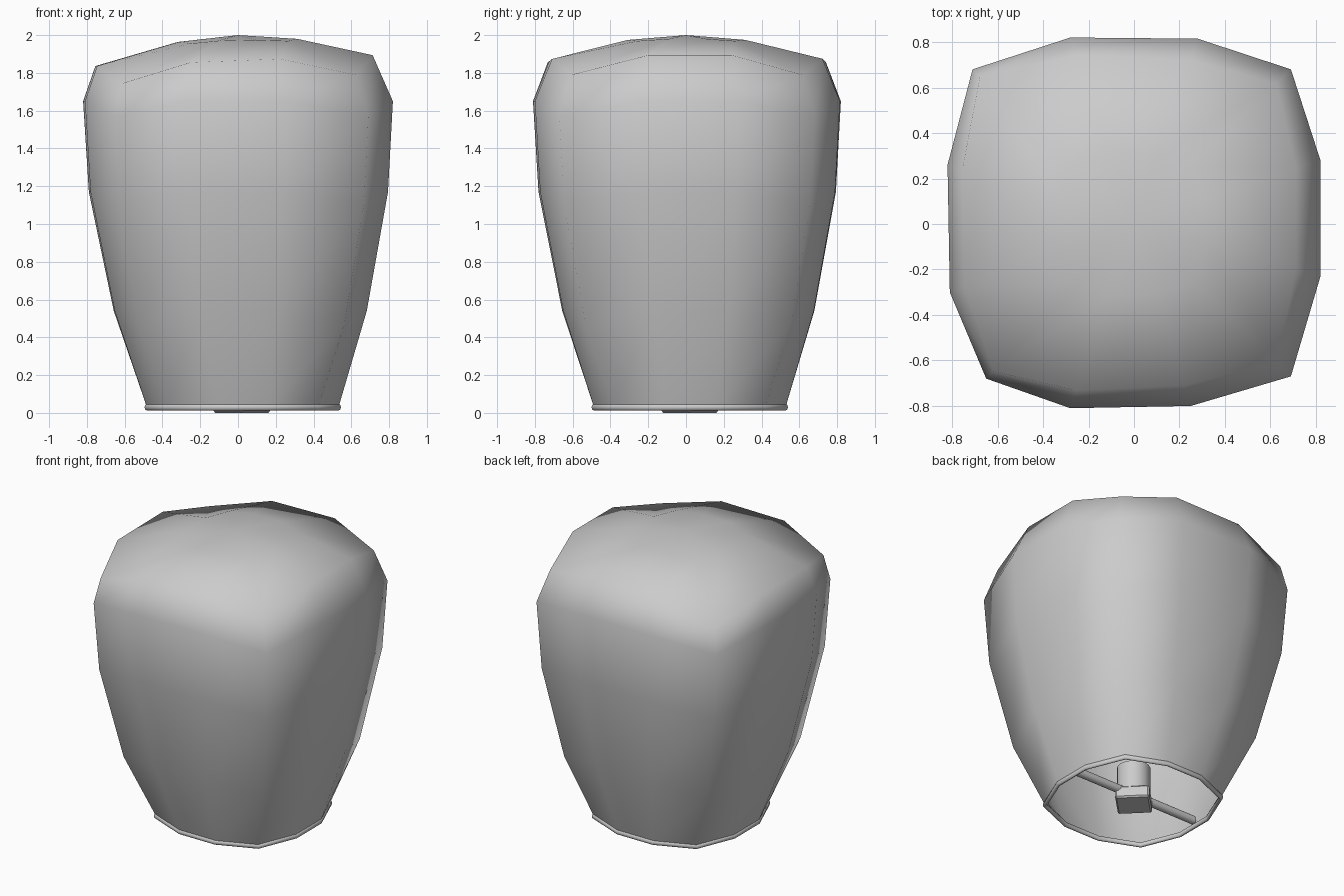
import bpy, bmesh, math
from mathutils import Vector

old = bpy.data.objects.get("Cube")
if old:
    bpy.data.objects.remove(old, do_unlink=True)

# One flat colour for everything
grey = bpy.data.materials.new("plain grey")
grey.use_nodes = True
colour = (0.6, 0.6, 0.6, 1)
grey.diffuse_color = colour
grey.node_tree.nodes["Principled BSDF"].inputs["Base Color"].default_value = colour


def finish(name, bm, angle):
    bmesh.ops.recalc_face_normals(bm, faces=bm.faces)
    mesh = bpy.data.meshes.new(name)
    bm.to_mesh(mesh)
    bm.free()
    mesh.materials.append(grey)
    obj = bpy.data.objects.new(name, mesh)
    bpy.context.collection.objects.link(obj)
    bpy.ops.object.select_all(action='DESELECT')
    obj.select_set(True)
    bpy.context.view_layer.objects.active = obj
    bpy.ops.object.shade_smooth_by_angle(angle=math.radians(angle))
    return obj


def bridge(bm, a, b):
    n = len(a)
    for i in range(n):
        j = (i + 1) % n
        bm.faces.new((a[i], a[j], b[j], b[i]))


def is_corner(i):
    return i % 3 == 2


# Puffy squarish shoulder outline and the rounder mouth it tapers to
shoulder = [Vector(p) for p in (
    (.82, -.23), (.82, .28), (.69, .68), (.28, .815), (-.28, .82), (-.71, .68),
    (-.82, .26), (-.81, -.3), (-.65, -.68), (-.28, -.81), (.25, -.8), (.69, -.67))]
SIDES = len(shoulder)
centre = Vector((.025, .02))
mouth = []
for i in range(SIDES):
    a = math.radians(30 * i - 15)
    mouth.append(centre + (.565 if is_corner(i) else .525) * Vector((math.cos(a), math.sin(a))))

# Paper envelope: open at the mouth, closed by a shallow, slightly tilted crown
# Each ring: height, blend to shoulder, scale, corner drop, corner spread, tilt
bm = bmesh.new()
rings = []
for z, blend, scale, drop, spread, tilt in (
        (.03, 0, 1, 0, 1, 0), (.54, .52, 1, .07, 1, 0), (1.17, .91, 1, .07, 1, 0),
        (1.65, 1, 1, .08, 1, 0), (1.865, 1, .895, .1, 1.04, .035),
        (1.972, 1, .385, .01, 1, .01)):
    ring = []
    for i, (m, s) in enumerate(zip(mouth, shoulder)):
        corner = is_corner(i)
        p = m.lerp(s, blend) * scale * (spread if corner else 1)
        p *= 1 - tilt * s.x
        ring.append(bm.verts.new((p.x, p.y, z - drop * corner + tilt * s.x)))
    rings.append(ring)
for lower, upper in zip(rings, rings[1:]):
    bridge(bm, lower, upper)
crown = bm.verts.new((0, 0, 2))
for i in range(SIDES):
    bm.faces.new((rings[-1][i], rings[-1][(i + 1) % SIDES], crown))
finish("paper_envelope", bm, 80)

# Wire hoop around the mouth
HOOP = 8
bm = bmesh.new()
loops = []
for k in range(HOOP):
    a = math.tau * k / HOOP
    grow = 1 + .025 * math.cos(a)
    loops.append([bm.verts.new((*(centre + (m - centre) * grow), .03 + .018 * math.sin(a)))
                  for m in mouth])
for k in range(HOOP):
    bridge(bm, loops[k], loops[(k + 1) % HOOP])
finish("mouth_hoop", bm, 80)


def rod(name, start, end, radius, sides):
    bm = bmesh.new()
    start, end = Vector(start), Vector(end)
    axis = end - start
    bmesh.ops.create_cone(bm, cap_ends=True, segments=sides, radius1=radius,
                          radius2=radius, depth=axis.length)
    turn = axis.to_track_quat('Z', 'Y').to_matrix().to_4x4()
    bmesh.ops.transform(bm, matrix=turn, verts=bm.verts)
    bmesh.ops.translate(bm, vec=(start + end) / 2, verts=bm.verts)
    return finish(name, bm, 50)


# Cross bar carrying the burner, running side to side
rod("cross_bar", (-.48, .02, .075), (.53, .02, .075), .028, 10)

# Burner block, turned corner-on, with its fuel cup above
bm = bmesh.new()
bmesh.ops.create_cube(bm, size=1)
bmesh.ops.scale(bm, vec=(.22, .22, .085), verts=bm.verts)
bmesh.ops.bevel(bm, geom=bm.edges[:], offset=.01, segments=1, affect='EDGES')
block = finish("burner_block", bm, 30)
block.location = (.02, .02, .0425)
block.rotation_euler.z = math.radians(45)
rod("fuel_cup", (.02, .02, .08), (.02, .02, .27), .108, 16)
